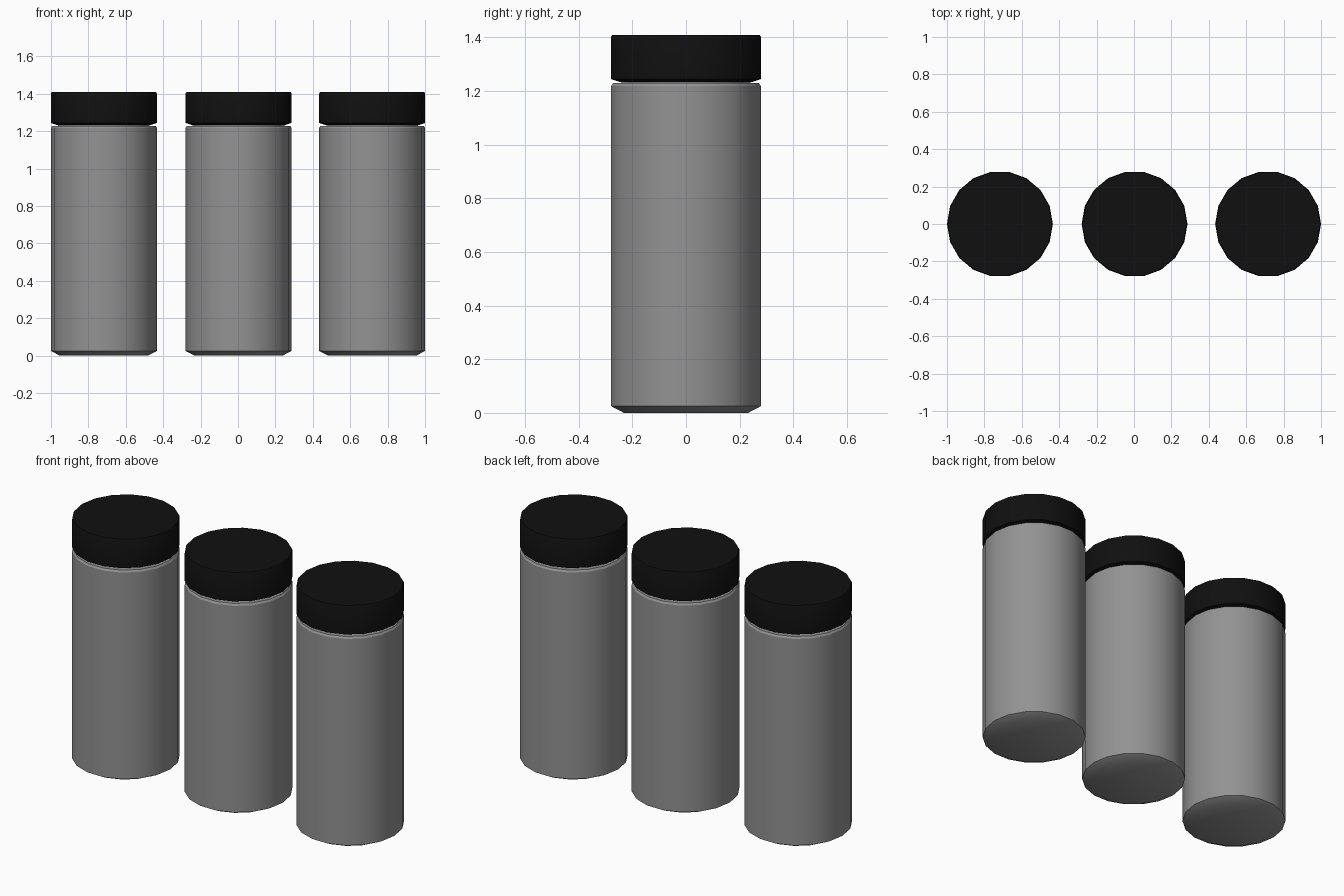
import bpy, bmesh, math

if "Cube" in bpy.data.objects:
    bpy.data.objects.remove(bpy.data.objects["Cube"])

SIDES = 18
R = 0.283


def material(name, rgb):
    m = bpy.data.materials.new(name)
    m.diffuse_color = (*rgb, 1)
    m.use_nodes = True
    m.node_tree.nodes["Principled BSDF"].inputs["Base Color"].default_value = m.diffuse_color
    return m


def lathe(name, profile, x, mat):
    """Closed turned solid from (radius, z) points, bottom to top."""
    bm = bmesh.new()
    rings = [[bm.verts.new((r * math.cos(2 * math.pi * i / SIDES),
                            r * math.sin(2 * math.pi * i / SIDES), z))
              for i in range(SIDES)] for r, z in profile]
    for a, b in zip(rings, rings[1:]):
        for i in range(SIDES):
            j = (i + 1) % SIDES
            bm.faces.new((a[i], a[j], b[j], b[i]))
    bm.faces.new(rings[0][::-1])
    bm.faces.new(rings[-1])
    mesh = bpy.data.meshes.new(name)
    bm.to_mesh(mesh)
    bm.free()
    mesh.materials.append(mat)
    ob = bpy.data.objects.new(name, mesh)
    ob.location.x = x
    bpy.context.collection.objects.link(ob)
    bpy.ops.object.select_all(action='DESELECT')
    ob.select_set(True)
    bpy.context.view_layer.objects.active = ob
    bpy.ops.object.shade_smooth_by_angle(angle=math.radians(30))
    return ob


grey = material("jar_grey", (0.29, 0.29, 0.29))
black = material("lid_black", (0.005, 0.005, 0.005))

# Jar: chamfered base, straight wall, small shoulder, short neck under the lid
jar = [(0.235, 0), (R, 0.025), (R, 1.218), (0.276, 1.229), (0.245, 1.229), (0.245, 1.236)]
# Lid: undercut lower lip and slightly eased top edge
lid = [(0.25, 1.233), (R, 1.244), (R, 1.402), (0.279, 1.409)]

for label, x in (("left", -0.717), ("middle", 0.003), ("right", 0.717)):
    lathe(label + "_jar", jar, x, grey)
    lathe(label + "_lid", lid, x, black)
